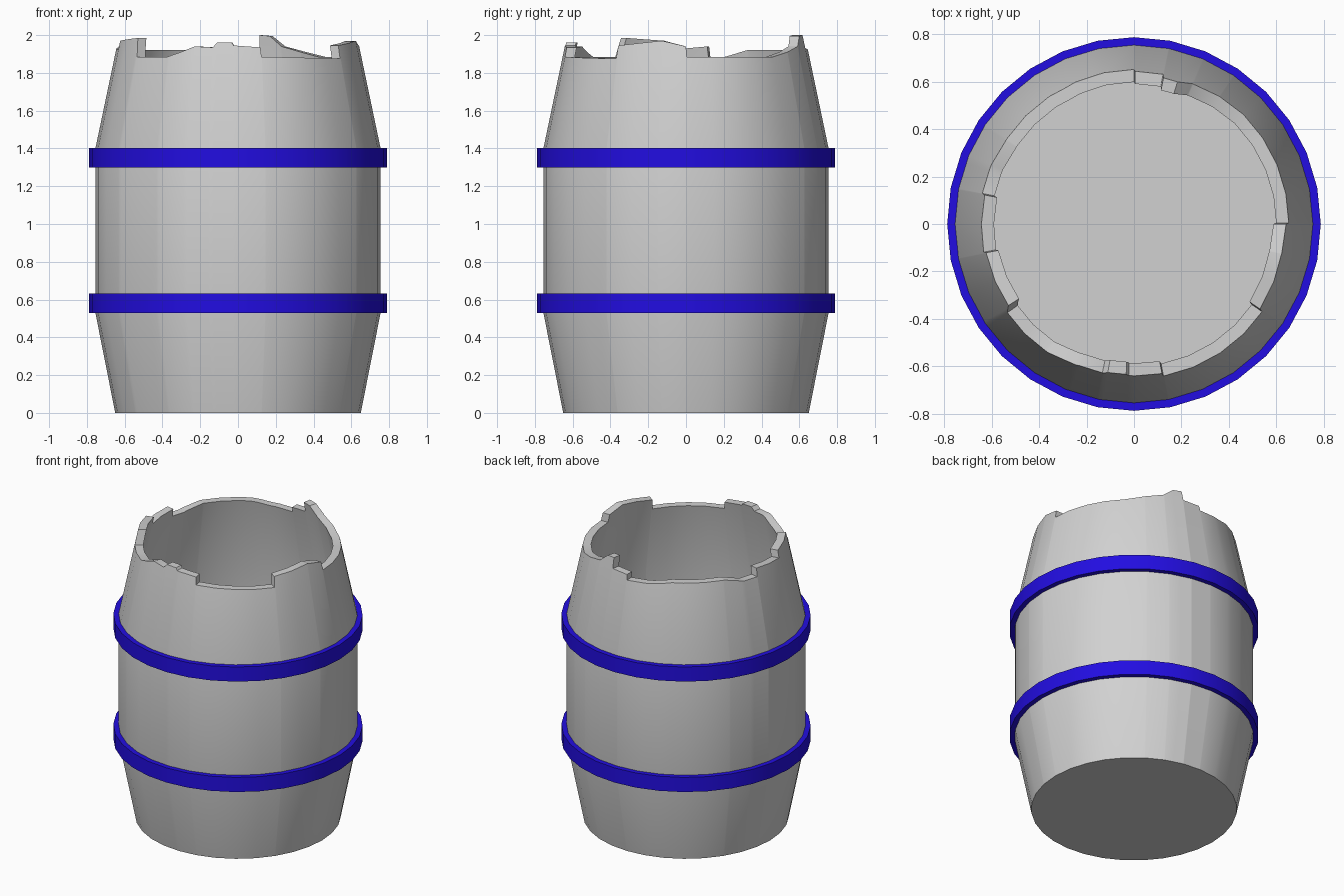
import bpy, bmesh
from math import pi, cos, sin, radians, degrees

cube = bpy.data.objects.get("Cube")
if cube:
    bpy.data.objects.remove(cube, do_unlink=True)

SIDES = 32
STEP = 360 / SIDES


def material(name, rgb):
    m = bpy.data.materials.new(name)
    m.use_nodes = True
    m.diffuse_color = (*rgb, 1)
    m.node_tree.nodes["Principled BSDF"].inputs["Base Color"].default_value = (*rgb, 1)
    return m


def polar(r, a, z):
    """Point on the flat side of a regular polygon of corner radius r."""
    off = radians(a % STEP - STEP / 2)
    r *= cos(pi / SIDES) / cos(off)
    return (r * cos(radians(a)), r * sin(radians(a)), z)


def sweep(name, angles, profile, mat, closed=False):
    """Turn profile(angle) -> [(radius, z)] about z; open ends are capped."""
    bm = bmesh.new()
    cols = [[bm.verts.new(polar(r, a, z)) for r, z in profile(a)] for a in angles]
    rows = len(cols[0])
    for i, col in enumerate(cols):
        nxt = cols[(i + 1) % len(cols)]
        for j in range(rows if closed else rows - 1):
            k = (j + 1) % rows
            bm.faces.new((col[j], nxt[j], nxt[k], col[k]))
    if not closed:
        bm.faces.new([c[0] for c in reversed(cols)])
        bm.faces.new([c[-1] for c in cols])
    bmesh.ops.recalc_face_normals(bm, faces=bm.faces)
    mesh = bpy.data.meshes.new(name)
    bm.to_mesh(mesh)
    bm.free()
    mesh.materials.append(mat)
    ob = bpy.data.objects.new(name, mesh)
    bpy.context.collection.objects.link(ob)
    bpy.ops.object.select_all(action='DESELECT')
    ob.select_set(True)
    bpy.context.view_layer.objects.active = ob
    bpy.ops.object.shade_smooth_by_angle(angle=radians(30))
    return ob


# Broken rim: (angle, height), with near-equal angles making a sharp break
LOW = 1.885
RIM = [(0, 1.94), (0.4, LOW), (45, LOW), (56, 1.91), (67, 1.94), (73, 1.995),
       (78.6, 2.0), (79, 1.93), (89.6, 1.925), (90, 1.89), (105, 1.9),
       (117, 1.92), (147, 1.92), (160, LOW), (168.6, LOW), (169, 1.94),
       (190.6, 1.92), (191, 1.97), (213, 1.985), (215, LOW), (235, LOW),
       (242, 1.91), (249, 1.94), (258, 1.935), (260, 1.96), (267, 1.96),
       (268, 1.945), (280.6, 1.935), (281, LOW), (325.6, 1.875), (326, 1.945),
       (348.5, 1.97), (360, 1.94)]


def rim_height(a):
    for (a0, z0), (a1, z1) in zip(RIM, RIM[1:]):
        if a0 <= a <= a1:
            return z0 + (z1 - z0) * (a - a0) / (a1 - a0)


R_END, R_MID, WALL = 0.65, 0.755, 0.053
Z_LOW, Z_HIGH = 0.53, 1.4


def barrel_profile(a):
    z = rim_height(a)
    r = R_MID - (z - Z_HIGH) * 0.21
    return [(R_END, 0), (R_MID, Z_LOW), (R_MID, Z_HIGH), (r, z),
            (r - WALL, z), (R_MID - WALL, Z_HIGH), (R_MID - WALL, Z_LOW),
            (R_END - WALL + 0.01, 0.05)]


grey = material("pale grey", (0.64, 0.64, 0.64))
blue = material("deep blue", (0.016, 0.004, 0.75))

# Hollow barrel body
corners = [i * STEP for i in range(SIDES)]
angles = sorted(set(corners) | {a for a, z in RIM if a < 360})
sweep("barrel_body", angles, barrel_profile, grey)

# Two hoops around the belly
for name, z in (("lower_hoop", 0.53), ("upper_hoop", 1.3)):
    ring = [(0.75, z), (0.788, z), (0.788, z + 0.102), (0.75, z + 0.102)]
    sweep(name, corners, lambda a: ring, blue, closed=True)
